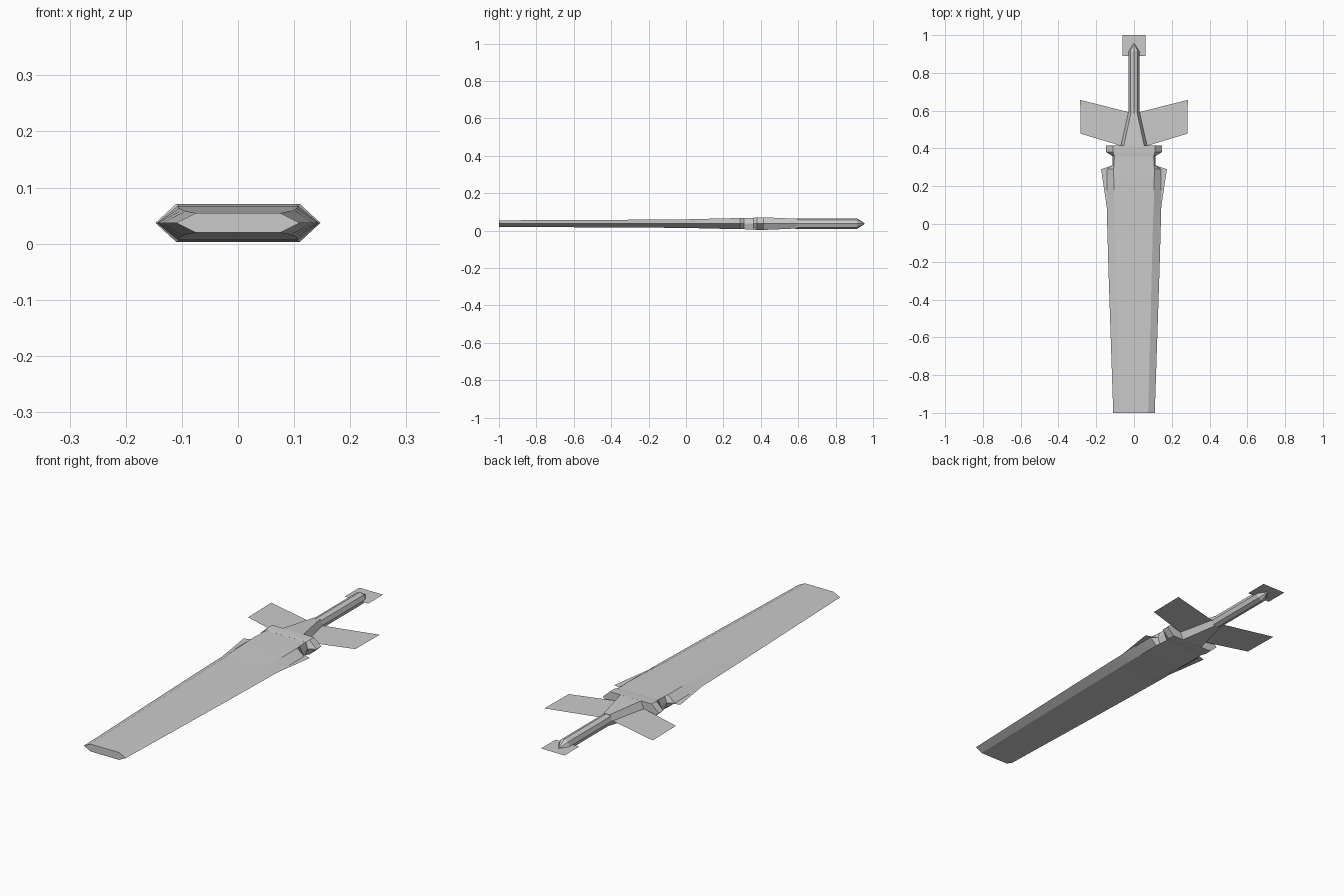
import bpy
import bmesh
import math

if "Cube" in bpy.data.objects:
    bpy.data.objects.remove(bpy.data.objects["Cube"], do_unlink=True)

MID = 0.037  # height of the sword's centre plane

steel = bpy.data.materials.new("grey steel")
steel.use_nodes = True
grey = (0.6, 0.6, 0.6, 1.0)
steel.diffuse_color = grey
steel.node_tree.nodes["Principled BSDF"].inputs["Base Color"].default_value = grey


def finish(name, bm, smooth=True):
    bmesh.ops.recalc_face_normals(bm, faces=bm.faces)
    mesh = bpy.data.meshes.new(name)
    bm.to_mesh(mesh)
    bm.free()
    mesh.materials.append(steel)
    obj = bpy.data.objects.new(name, mesh)
    bpy.context.collection.objects.link(obj)
    if smooth:
        bpy.ops.object.select_all(action="DESELECT")
        obj.select_set(True)
        bpy.context.view_layer.objects.active = obj
        bpy.ops.object.shade_smooth_by_angle(angle=math.radians(25))
    return obj


def loft(name, sections):
    """Skin a list of (y, [(x, z), ...]) rings and cap both ends."""
    bm = bmesh.new()
    rings = [[bm.verts.new((x, y, MID + z)) for x, z in ring] for y, ring in sections]
    for a, b in zip(rings, rings[1:]):
        n = len(a)
        for i in range(n):
            j = (i + 1) % n
            bm.faces.new((a[i], a[j], b[j], b[i]))
    bm.faces.new(rings[0])
    bm.faces.new(rings[-1])
    return finish(name, bm)


def hexagon(w, f, h):
    """Flattened hexagon: edge half width, flat half width, half height."""
    return [(w, 0), (f, h), (-f, h), (-w, 0), (-f, -h), (f, -h)]


def octagon(r):
    return [(r * math.cos(math.tau * i / 8), r * math.sin(math.tau * i / 8))
            for i in range(8)]


def plate(name, points):
    bm = bmesh.new()
    bm.faces.new([bm.verts.new((x, y, MID)) for x, y in points])
    return finish(name, bm, smooth=False)


# Broad bevelled blade with a square end
blade = [(-1, .11, .075, .0175), (-.25, .135, .094, .021), (0, .142, .1, .023),
         (.12, .144, .105, .026), (.29, .144, .108, .03),
         (.31, .115, .106, .03), (.37, .112, .104, .031)]
loft("blade", [(y, hexagon(w, f, h)) for y, w, f, h in blade])

# Collar at the base of the blade
collar = [(.36, .115, .105, .031), (.38, .147, .11, .034), (.415, .147, .11, .034)]
loft("collar", [(y, hexagon(w, f, h)) for y, w, f, h in collar])

# Tapered socket joining collar and grip
socket = [(.41, .07, .055, .034), (.595, .029, .015, .026)]
loft("socket", [(y, hexagon(w, f, h)) for y, w, f, h in socket])

# Grip with a pointed end
loft("grip", [(.585, octagon(.028)), (.915, octagon(.028)), (.955, octagon(.002))])

# Thin side plates, mirrored
for side, s in (("left", 1), ("right", -1)):
    plate(side + "_guard_wing",
          [(s * x, y) for x, y in ((.028, .592), (.285, .657), (.282, .478), (.07, .414))])
    plate(side + "_blade_fin",
          [(s * x, y) for x, y in ((.1, -.02), (.143, .08), (.174, .29), (.11, .312))])

# Square pommel plate
plate("pommel_plate", [(-.062, .89), (.062, .89), (.062, 1), (-.062, 1)])
